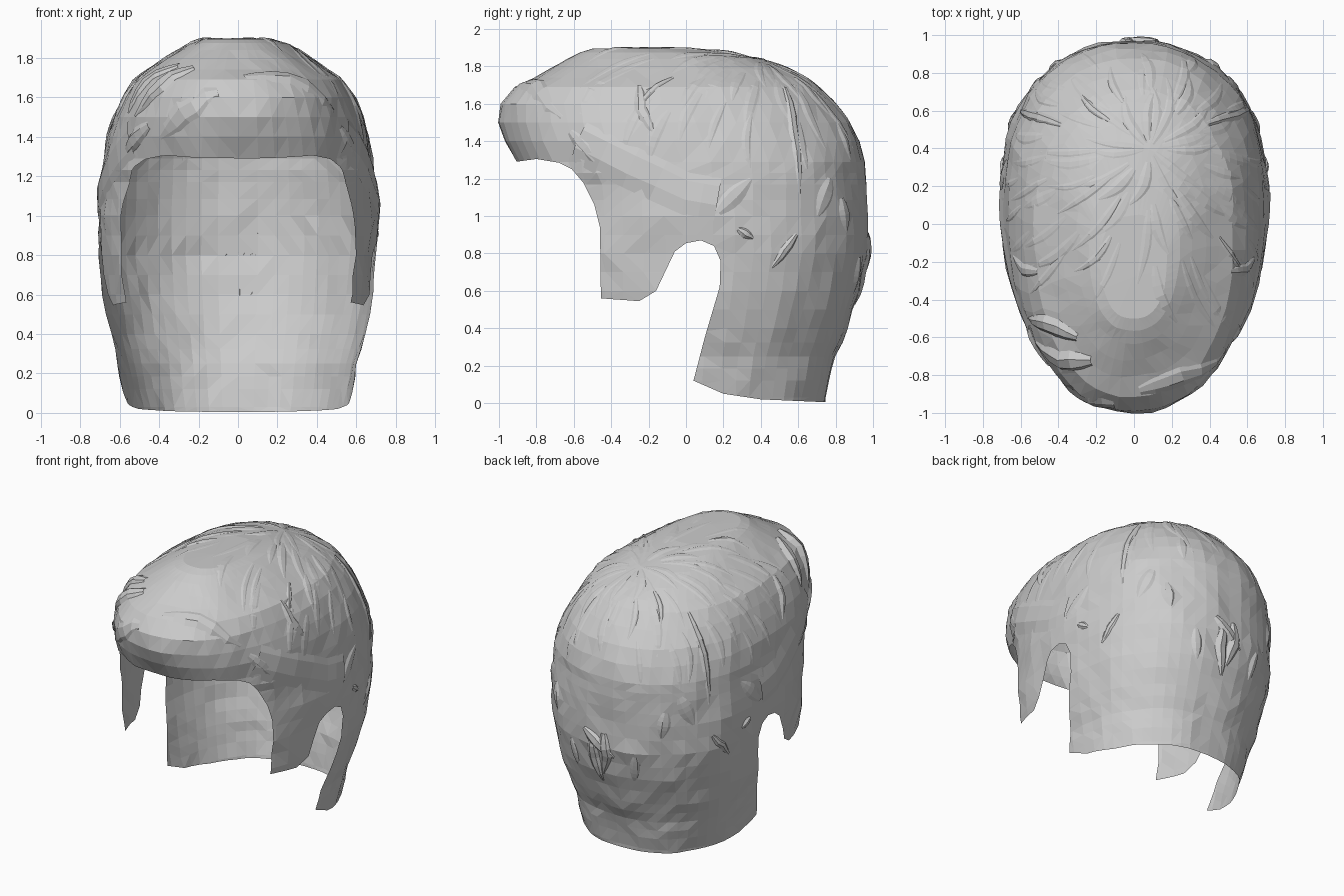
import bpy, bmesh, math, random
from mathutils import Vector, noise
from mathutils.bvhtree import BVHTree

if "Cube" in bpy.data.objects:
    bpy.data.objects.remove(bpy.data.objects["Cube"])

random.seed(4)

# Horizontal sections of the hair shell: z, front y, back y, half width
RINGS = [(-0.06, -0.72, 0.735, 0.54), (0.03, -0.75, 0.75, 0.56), (0.12, -0.78, 0.77, 0.58),
         (0.25, -0.8, 0.8, 0.605), (0.4, -0.84, 0.86, 0.645), (0.6, -0.88, 0.925, 0.685),
         (0.8, -0.9, 0.97, 0.705), (1.0, -0.91, 0.97, 0.71), (1.17, -0.91, 0.965, 0.695),
         (1.29, -0.91, 0.955, 0.685), (1.4, -0.965, 0.92, 0.665), (1.5, -0.995, 0.875, 0.632),
         (1.6, -0.985, 0.80, 0.585), (1.69, -0.91, 0.71, 0.525), (1.74, -0.81, 0.645, 0.455),
         (1.79, -0.72, 0.54, 0.385), (1.84, -0.63, 0.40, 0.305), (1.875, -0.56, 0.23, 0.24),
         (1.895, -0.5, 0.05, 0.175)]

# Lower hairline in side view (y, z): fringe, sideburn, ear opening, nape
HAIRLINE = [(-1.3, 1.29), (-0.91, 1.29), (-0.8, 1.305), (-0.68, 1.285), (-0.61, 1.25),
            (-0.55, 1.18), (-0.49, 1.06), (-0.46, 0.94),
            (-0.455, 0.56), (-0.25, 0.545), (-0.16, 0.6), (-0.06, 0.81), (0.0, 0.855),
            (0.08, 0.87), (0.15, 0.84), (0.185, 0.76), (0.18, 0.62), (0.1, 0.35),
            (0.04, 0.12), (0.2, 0.05), (0.4, 0.02), (0.74, 0.005), (1.3, 0.0)]
COLS = 56


def ring_point(z, yf, yb, w, k):
    t = 2 * math.pi * k / COLS
    s, c = math.sin(t), math.cos(t)
    yc = yf + (yb - yf) * 0.56
    e = 2 / 2.25 if c < 0 else 2 / (2.3 if z > 1.2 else 2.15)
    y = abs(c) ** e * ((yb - yc) if c < 0 else (yc - yf))
    x = math.copysign(abs(s) ** e, s) * w
    p = Vector((x, yc + y if c < 0 else yc - y, z))
    n = noise.noise(p * 4.5) * 0.014 + noise.noise(p * 11) * 0.01
    return p + Vector((p.x, p.y - 0.1, 0)).normalized() * n


def inside(y, z):
    poly = HAIRLINE + [(1.3, -1), (-1.3, -1)]
    odd = False
    for (y1, z1), (y2, z2) in zip(poly, poly[1:] + poly[:1]):
        if (z1 > z) != (z2 > z) and y < (y2 - y1) * (z - z1) / (z2 - z1) + y1:
            odd = not odd
    return odd


def add_object(bm, name):
    me = bpy.data.meshes.new(name)
    bm.to_mesh(me)
    ob = bpy.data.objects.new(name, me)
    bpy.context.collection.objects.link(ob)
    return ob


# Hair shell lofted through the sections
bm = bmesh.new()
levels = []
for a, b in zip(RINGS, RINGS[1:]):
    steps = 2 if b[0] - a[0] > 0.11 else 1
    for i in range(steps):
        levels.append([p + (q - p) * i / steps for p, q in zip(a, b)])
levels.append(RINGS[-1])
rows = [[bm.verts.new(ring_point(*lv, k)) for k in range(COLS)] for lv in levels]
for lo, hi in zip(rows, rows[1:]):
    for k in range(COLS):
        j = (k + 1) % COLS
        bm.faces.new((lo[k], lo[j], hi[j], hi[k]))
apex = bm.verts.new((0, -0.28, 1.9))
for k in range(COLS):
    bm.faces.new((rows[-1][k], rows[-1][(k + 1) % COLS], apex))

# Trim the shell along the hairline
for (y1, z1), (y2, z2) in zip(HAIRLINE, HAIRLINE[1:]):
    near = []
    for f in bm.faces:
        ys, zs = [v.co.y for v in f.verts], [v.co.z for v in f.verts]
        if (max(ys) > min(y1, y2) - 0.01 and min(ys) < max(y1, y2) + 0.01
                and max(zs) > min(z1, z2) - 0.01 and min(zs) < max(z1, z2) + 0.01):
            near.append(f)
    geom = list({g for f in near for g in list(f.verts) + list(f.edges)}) + near
    if near:
        bmesh.ops.bisect_plane(bm, geom=geom, dist=1e-5, plane_co=(0, y1, z1),
                               plane_no=(0, z1 - z2, y2 - y1))
gone = [f for f in bm.faces if inside(f.calc_center_median().y, f.calc_center_median().z)]
bmesh.ops.delete(bm, geom=gone, context='FACES')
bmesh.ops.triangulate(bm, faces=bm.faces[:])
tree = BVHTree.FromBMesh(bm)
add_object(bm, "hair_shell")
bm.free()


def snap(p):
    co, no, _, _ = tree.find_nearest(p)
    if no.dot(co - Vector((0, 0.1, 0.9))) < 0:
        no = -no
    return co, no


def strand(bm, path, width, lift, taper=True):
    """Ridged lock of hair laid along a path on the shell."""
    pts = [Vector(p) for p in path]
    n, prev = 6, None
    for i in range(n + 1):
        t = i / n * (len(pts) - 1)
        j = min(int(t), len(pts) - 2)
        co, no = snap(pts[j].lerp(pts[j + 1], t - j))
        tan = (pts[j + 1] - pts[j]).normalized()
        side = no.cross(tan).normalized()
        f = 0.1 + 0.9 * math.sin(math.pi * min(1, i / n * 0.85 + 0.12)) if taper else 1
        row = []
        for s, h in ((-1, 0.001), (-0.3, lift * f), (0.6, lift * 0.8 * f), (1, 0.001)):
            c, m = snap(co + side * width * f * s)
            row.append(bm.verts.new(c + m * h))
        if prev:
            for a in range(3):
                bm.faces.new((prev[a], prev[a + 1], row[a + 1], row[a]))
        prev = row


# Locks combed outward from the crown
CENTRE = Vector((0, 0.05, 1.1))
crown = (Vector((0.08, 0.4, 1.83)) - CENTRE).normalized()
ax = crown.cross(Vector((0, 1, 0))).normalized()
ay = ax.cross(crown)
bm = bmesh.new()
for ring, (start, count) in enumerate(((0.1, 16), (0.36, 24), (0.7, 26), (0.98, 18))):
    for k in range(count):
        phi = 2 * math.pi * (k + random.uniform(0.1, 0.9)) / count
        a0 = start + random.uniform(-0.08, 0.08)
        length = random.uniform(0.3, 0.5)
        curl = random.uniform(0.1, 0.35) * (1 if math.cos(phi) > 0 else -1)
        path = []
        for i in range(5):
            a, f = a0 + length * i / 4, phi + curl * (i / 4) ** 2 / (1 + ring * 0.6)
            d = crown * math.cos(a) + (ax * math.cos(f) + ay * math.sin(f)) * math.sin(a)
            hit = tree.ray_cast(CENTRE, d)[0]
            if hit and hit.z > 1.25 and hit.y > -0.6:
                path.append(hit)
        if len(path) > 3:
            strand(bm, path, random.uniform(0.018, 0.036), random.uniform(0.004, 0.01))
add_object(bm, "crown_locks")
bm.free()

# Wide swept locks above the sideburns
bm = bmesh.new()
for s in (-1, 1):
    strand(bm, [(s * 0.55, -0.58, 1.4), (s * 0.66, -0.3, 1.26), (s * 0.7, 0, 1.12),
                (s * 0.71, 0.17, 1.09)], 0.115, 0.014, False)
    strand(bm, [(s * 0.71, 0.17, 1.02), (s * 0.71, 0.35, 1.2)], 0.05, 0.015)
add_object(bm, "temple_locks")
bm.free()

# Heavier locks on the sides and the back
bm = bmesh.new()
for s in (-1, 1):
    for path, w in (([(0.4, 0.54, 1.7), (0.55, 0.58, 1.45), (0.62, 0.61, 1.12)], 0.03),
                    ([(0.5, -0.25, 1.68), (0.58, -0.24, 1.56), (0.64, -0.17, 1.44)], 0.035),
                    ([(0.5, 0.78, 1.2), (0.55, 0.7, 1.0)], 0.05),
                    ([(0.45, 0.86, 1.1), (0.42, 0.87, 0.92)], 0.045),
                    ([(0.6, 0.58, 0.9), (0.63, 0.45, 0.73)], 0.025),
                    ([(0.25, 0.92, 0.78), (0.22, 0.9, 0.58)], 0.035),
                    ([(0.71, 0.28, 0.93), (0.7, 0.36, 0.88)], 0.025)):
        strand(bm, [(s * x, y, z) for x, y, z in path], w, 0.014)
for path in ([(-0.03, 0.97, 0.9), (-0.04, 0.95, 0.75), (0, 0.92, 0.6)],
             [(0.06, 0.97, 0.84), (0.06, 0.95, 0.7), (0.02, 0.92, 0.52)],
             [(0.12, 0.96, 0.9), (0.02, 0.96, 0.82), (-0.1, 0.95, 0.74)]):
    strand(bm, path, 0.045, 0.024)
add_object(bm, "side_and_nape_locks")
bm.free()

# Tufts on the swept fringe
bm = bmesh.new()
for path, w, h in (([(-0.22, -0.72, 1.74), (-0.38, -0.72, 1.66), (-0.5, -0.62, 1.5)], 0.06, 0.03),
                   ([(-0.3, -0.6, 1.76), (-0.44, -0.52, 1.66), (-0.55, -0.5, 1.52)], 0.05, 0.025),
                   ([(0.03, -0.88, 1.7), (0.25, -0.8, 1.68), (0.45, -0.65, 1.52)], 0.06, 0.015),
                   ([(-0.1, -0.95, 1.62), (-0.26, -0.88, 1.52), (-0.38, -0.8, 1.4)], 0.07, 0.015),
                   ([(-0.42, -0.72, 1.46), (-0.52, -0.6, 1.38), (-0.58, -0.5, 1.3)], 0.05, 0.02),
                   ([(0.52, -0.62, 1.45), (0.57, -0.54, 1.36), (0.6, -0.48, 1.28)], 0.04, 0.015)):
    strand(bm, path, w, h)
add_object(bm, "fringe_tufts")
bm.free()
